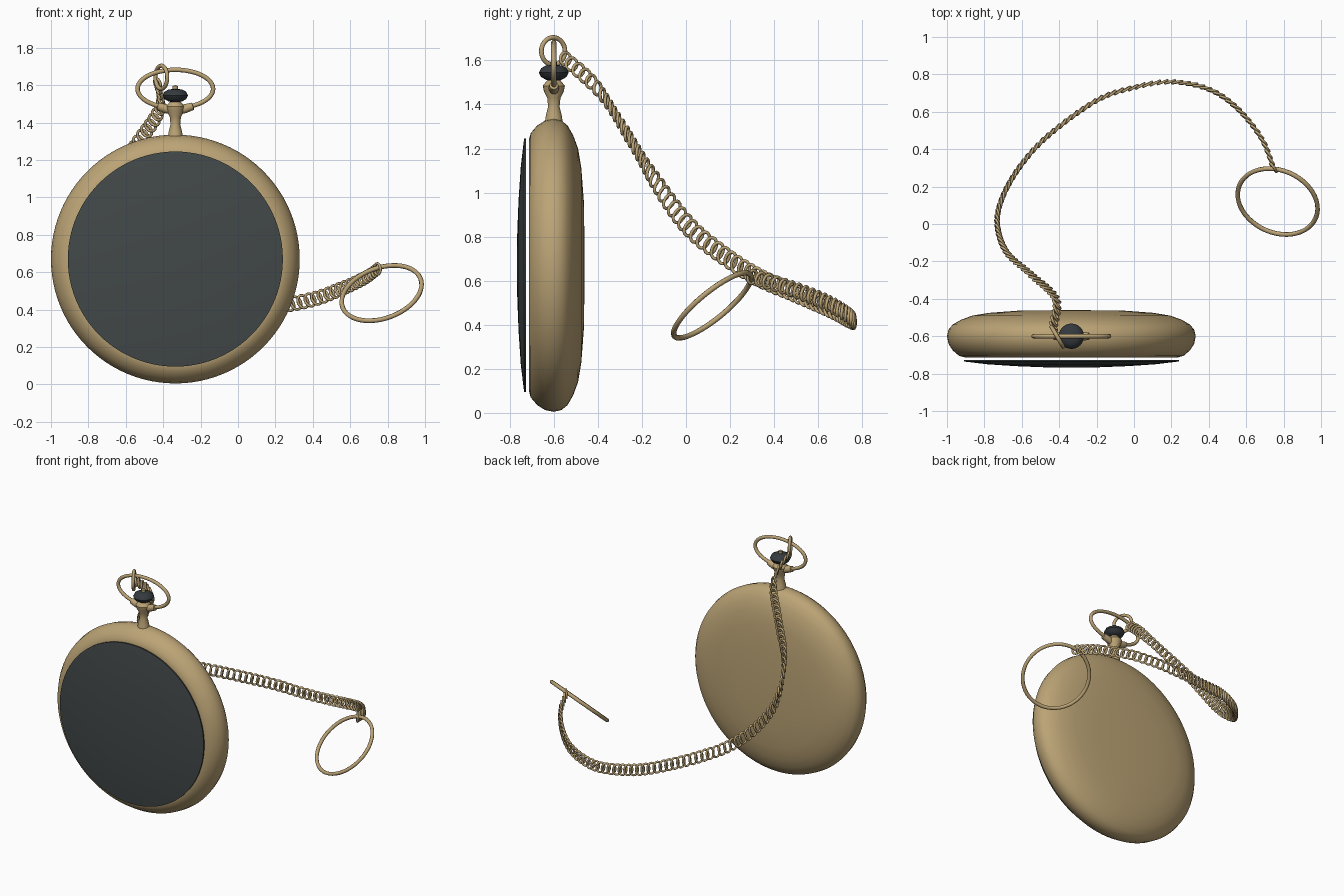
import bpy, bmesh, math
from mathutils import Vector, Matrix

cube = bpy.data.objects.get("Cube")
if cube:
    bpy.data.objects.remove(cube, do_unlink=True)


def material(name, rgb):
    m = bpy.data.materials.new(name)
    m.use_nodes = True
    m.diffuse_color = (*rgb, 1)
    m.node_tree.nodes["Principled BSDF"].inputs["Base Color"].default_value = (*rgb, 1)
    return m


gold = material("warm gold", (0.50, 0.37, 0.18))
dark_glass = material("dark glass", (0.055, 0.065, 0.067))
dark_metal = material("dark metal", (0.035, 0.042, 0.048))

CX, CY, CZ = -0.335, -0.60, 0.67


def finish(name, bm, mat, angle=40):
    bmesh.ops.recalc_face_normals(bm, faces=bm.faces)
    mesh = bpy.data.meshes.new(name)
    bm.to_mesh(mesh)
    bm.free()
    mesh.materials.append(mat)
    ob = bpy.data.objects.new(name, mesh)
    bpy.context.collection.objects.link(ob)
    bpy.ops.object.select_all(action="DESELECT")
    ob.select_set(True)
    bpy.context.view_layer.objects.active = ob
    bpy.ops.object.shade_smooth_by_angle(angle=math.radians(angle))
    return ob


def lathe(name, profile, mat, matrix, steps=64, angle=40):
    """Revolve (radius, height) points around local z."""
    bm = bmesh.new()
    verts = [bm.verts.new((r, 0, h)) for r, h in profile]
    edges = [bm.edges.new(pair) for pair in zip(verts, verts[1:])]
    bmesh.ops.spin(bm, geom=verts + edges, axis=(0, 0, 1), cent=(0, 0, 0),
                   angle=math.tau, steps=steps, use_merge=True)
    bmesh.ops.remove_doubles(bm, verts=bm.verts, dist=0.0001)
    bm.transform(matrix)
    return finish(name, bm, mat, angle)


def add_ring(bm, matrix, rx, ry, tube, around=48, sides=8):
    """Oval ring of round wire in the local xy plane."""
    rows = []
    for i in range(around):
        a = math.tau * i / around
        centre = Vector((rx * math.cos(a), ry * math.sin(a), 0))
        out = Vector((ry * math.cos(a), rx * math.sin(a), 0)).normalized()
        row = []
        for j in range(sides):
            b = math.tau * j / sides
            offset = out * math.cos(b) + Vector((0, 0, math.sin(b)))
            row.append(bm.verts.new(matrix @ (centre + tube * offset)))
        rows.append(row)
    for i in range(around):
        p, q = rows[i], rows[(i + 1) % around]
        for j in range(sides):
            k = (j + 1) % sides
            bm.faces.new((p[j], q[j], q[k], p[k]))


def frame(centre, x, y):
    """Placement whose local x and y follow the given directions."""
    x = Vector(x).normalized()
    z = x.cross(Vector(y)).normalized()
    rot = Matrix((x, z.cross(x), z)).transposed().to_4x4()
    return Matrix.Translation(centre) @ rot


def ring(name, centre, x, y, rx, ry, tube):
    bm = bmesh.new()
    add_ring(bm, frame(centre, x, y), rx, ry, tube)
    return finish(name, bm, gold, 80)


# Case and glass, turned around the front-to-back axis
facing = Matrix.Translation((CX, CY, CZ)) @ Matrix.Rotation(-math.pi / 2, 4, "X")
lathe("case", [(0, -0.108), (0.57, -0.113), (0.60, -0.105), (0.635, -0.075), (0.657, -0.04),
               (0.665, 0), (0.657, 0.035), (0.635, 0.062), (0.59, 0.088), (0.53, 0.11),
               (0.44, 0.125), (0.28, 0.137), (0, 0.14)], gold, facing, 96)
lathe("glass", [(0, -0.126), (0.575, -0.126), (0.575, -0.135), (0.45, -0.15),
                (0.30, -0.16), (0.15, -0.166), (0, -0.168)], dark_glass, facing, 96)

# Neck, flared collar and winding crown
upright = Matrix.Translation((CX, CY, 0))
lathe("neck", [(0, 1.31), (0.042, 1.31), (0.036, 1.35), (0.026, 1.39), (0.03, 1.43),
               (0.045, 1.46), (0.05, 1.485), (0.03, 1.51), (0, 1.515)], gold, upright, 24)
for side in (-1, 1):
    lathe("bow_socket", [(0, -0.045), (0.02, -0.045), (0.024, 0), (0.02, 0.04), (0, 0.045)], gold,
          Matrix.Translation((CX + side * 0.055, CY, 1.475))
          @ Matrix.Rotation(side * math.radians(72), 4, "Y"), 16)
lathe("crown", [(0, 1.508), (0.035, 1.512), (0.058, 1.525), (0.068, 1.545),
                (0.058, 1.565), (0.035, 1.577), (0, 1.58)], dark_metal, upright, 24)
lathe("crown_pin", [(0, 1.57), (0.014, 1.57), (0.014, 1.595), (0, 1.6)], gold, upright, 12)

# Bow, joining ring and end ring
ring("bow", (CX, CY, 1.58), (1, 0, 0), (0, 0, 1), 0.202, 0.102, 0.012)
ring("joining_ring", (-0.41, -0.603, 1.642), (0.5, -0.85, 0), (0, 0, 1), 0.062, 0.062, 0.011)
ring("end_ring", (0.768, 0.12, 0.488), (0.225, -0.045, 0.045), (0, 0.19, 0.155),
     0.222, 0.222, 0.0125)

# Chain path, smoothed and then walked at an even pitch
path = [Vector(p) for p in (
    (-0.43, -0.55, 1.61), (-0.42, -0.40, 1.47), (-0.55, -0.27, 1.27), (-0.68, -0.15, 1.07),
    (-0.73, 0.0, 0.86), (-0.70, 0.15, 0.73), (-0.60, 0.32, 0.62), (-0.45, 0.48, 0.55),
    (-0.20, 0.66, 0.47), (0.0, 0.73, 0.43), (0.20, 0.76, 0.42), (0.40, 0.72, 0.455),
    (0.55, 0.62, 0.51), (0.68, 0.46, 0.57), (0.75, 0.29, 0.62))]
ends = [2 * path[0] - path[1]] + path + [2 * path[-1] - path[-2]]
dense = []
for a, b, c, d in zip(ends, ends[1:], ends[2:], ends[3:]):
    for k in range(60):
        t = k / 60
        dense.append(0.5 * (2 * b + (c - a) * t + (2 * a - 5 * b + 4 * c - d) * t ** 2
                            + (3 * b - a - 3 * c + d) * t ** 3))
dense.append(path[-1])

PITCH = 0.04
spots, walked = [], 0.0
for p, q in zip(dense, dense[1:]):
    walked += (q - p).length
    if walked >= PITCH * len(spots):
        spots.append((q, (q - p).normalized()))

# Chain links: flat overlapping ovals, leaning over on the upper drop
bm = bmesh.new()
for i, (spot, along) in enumerate(spots):
    f = i / (len(spots) - 1)
    flat = along.cross(Vector((0, 0, 1))).normalized()
    lean = math.radians(-35) * max(0, 1 - f / 0.4)
    flat = Matrix.Rotation(lean, 3, along) @ flat
    across = flat.cross(along)
    place = frame(spot, along, across) @ Matrix.Rotation(math.radians(17), 4, "Y") \
        @ Matrix.Rotation(math.radians(15), 4, "Z")
    size = 0.031 + 0.008 * math.sin(math.pi * f)
    add_ring(bm, place, 0.026, size, 0.0075, 16, 6)
finish("chain", bm, gold, 80)
